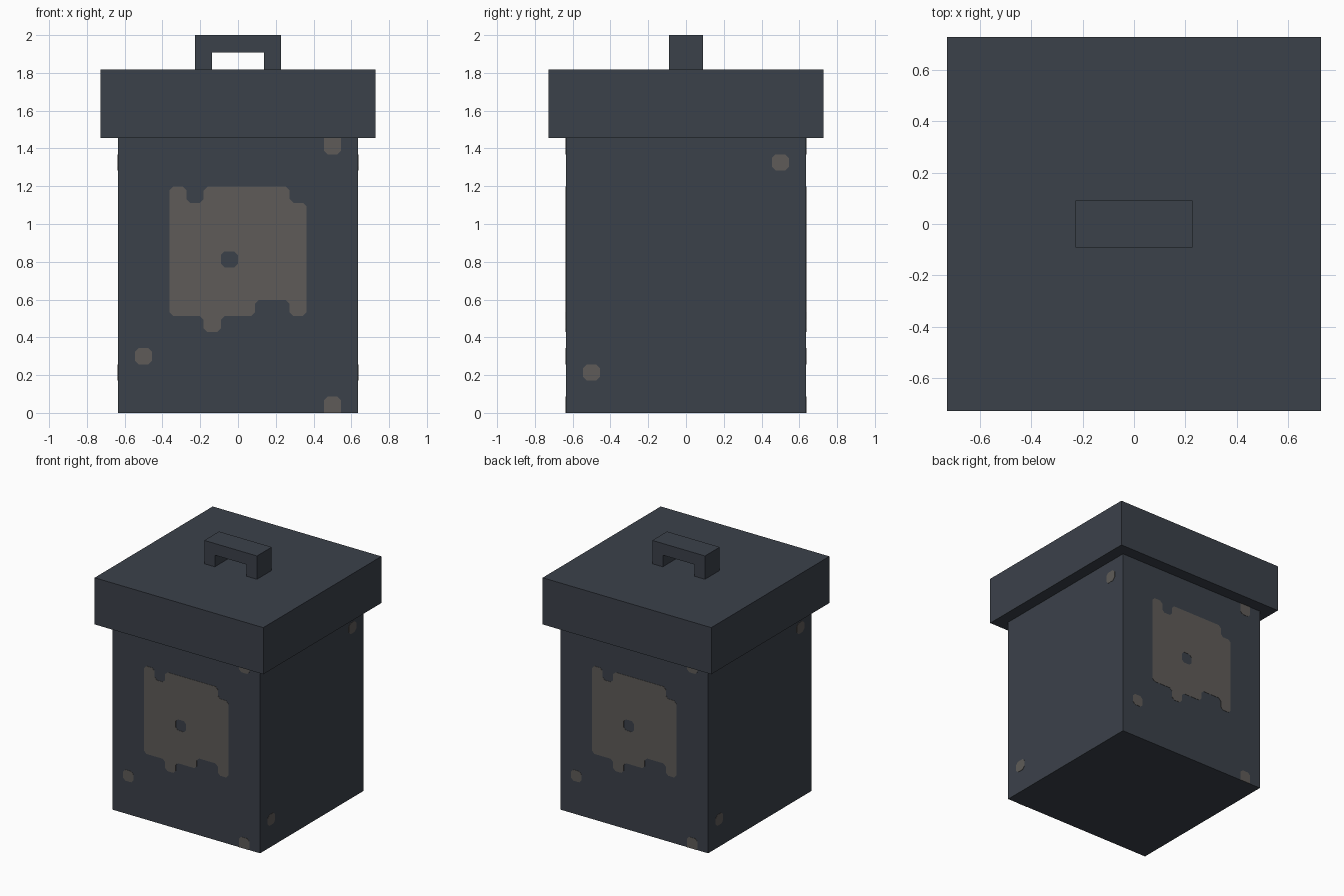
import bpy, bmesh, math
from mathutils import Vector, Matrix

if "Cube" in bpy.data.objects:
    bpy.data.objects.remove(bpy.data.objects["Cube"], do_unlink=True)

U = 1 / 11               # base unit, also the width of one stain cell
ROW = 16 * U / 17        # height of one stain cell
HALF = 7 * U             # half width of the body
CHAMFER = 0.02
PLATE = 0.002


def material(name, rgb):
    m = bpy.data.materials.new(name)
    m.use_nodes = True
    m.diffuse_color = (*rgb, 1)
    bsdf = m.node_tree.nodes["Principled BSDF"]
    bsdf.inputs["Base Color"].default_value = (*rgb, 1)
    bsdf.inputs["Roughness"].default_value = 0.8
    return m


slate = material("dark slate", (0.0437, 0.0529, 0.0685))
rust = material("dull rust", (0.114, 0.105, 0.0976))


def finish(name, bm, mat):
    bmesh.ops.recalc_face_normals(bm, faces=bm.faces)
    mesh = bpy.data.meshes.new(name)
    bm.to_mesh(mesh)
    bm.free()
    mesh.materials.append(mat)
    obj = bpy.data.objects.new(name, mesh)
    bpy.context.collection.objects.link(obj)
    return obj


def box(name, half, z0, z1, mat):
    bm = bmesh.new()
    scale = Matrix.Diagonal((2 * half, 2 * half, z1 - z0, 1))
    bmesh.ops.create_cube(bm, size=1, matrix=Matrix.Translation((0, 0, (z0 + z1) / 2)) @ scale)
    return finish(name, bm, mat)


def chamfered(cells):
    """Turn a loop of cell corners into (x, z) points with cut corners."""
    pts = [Vector((c * U, r * ROW)) for c, r in cells]
    out = []
    for i, p in enumerate(pts):
        if p.y < 1e-6:                      # corners on the ground stay square
            out.append(p)
            continue
        for q in (pts[i - 1], pts[(i + 1) % len(pts)]):
            out.append(p + (q - p).normalized() * CHAMFER)
    return out


def stain(name, loops, angle):
    """Thin plate on a body side; the second loop, if any, is a hole."""
    bm = bmesh.new()
    for loop in loops:
        vs = [bm.verts.new((p.x, -HALF, p.y)) for p in chamfered(loop)]
        for a, b in zip(vs, vs[1:] + vs[:1]):
            bm.edges.new((a, b))
    bmesh.ops.triangle_fill(bm, edges=bm.edges[:], use_beauty=True, use_dissolve=False)
    ext = bmesh.ops.extrude_face_region(bm, geom=bm.faces[:], use_keep_orig=True)
    moved = [g for g in ext["geom"] if isinstance(g, bmesh.types.BMVert)]
    bmesh.ops.translate(bm, verts=moved, vec=(0, -PLATE, 0))
    bmesh.ops.rotate(bm, verts=bm.verts, matrix=Matrix.Rotation(angle, 3, 'Z'))
    return finish(name, bm, rust)


def cell(c, r, top=None):
    t = r + 1 if top is None else top
    return [(c, r), (c + 1, r), (c + 1, t), (c, t)]


# Body (reaches slightly into the lid) and overhanging lid
box("bin_body", HALF, 0, 16 * U + 0.02, slate)
box("lid", 8 * U, 16 * U, 20 * U, slate)

# Lid handle: arch profile extruded along y
arch = [(-2.5, 20), (-1.5, 20), (-1.5, 21), (1.5, 21), (1.5, 20), (2.5, 20), (2.5, 22), (-2.5, 22)]
bm = bmesh.new()
face = bm.faces.new([bm.verts.new((x * U, -U, z * U)) for x, z in arch])
ext = bmesh.ops.extrude_face_region(bm, geom=[face], use_keep_orig=True)
bmesh.ops.translate(bm, verts=[g for g in ext["geom"] if isinstance(g, bmesh.types.BMVert)],
                    vec=(0, 2 * U, 0))
finish("lid_handle", bm, slate)

# Large ragged stain with a hole, plus small spots, on front and back
patch = [(-4, 6), (-2, 6), (-2, 5), (-1, 5), (-1, 6), (1, 6), (1, 7), (3, 7), (3, 6),
         (4, 6), (4, 13), (3, 13), (3, 14), (-2, 14), (-2, 13), (-3, 13), (-3, 14), (-4, 14)]
for side, angle in (("front", 0), ("back", math.pi)):
    stain(f"{side}_large_stain", [patch, cell(-1, 9)], angle)
    stain(f"{side}_middle_spot", [cell(-6, 3)], angle)
    stain(f"{side}_bottom_spot", [cell(5, 0)], angle)
    stain(f"{side}_top_spot", [cell(5, 16, 17.3)], angle)

# Two small spots on each flank
for side, angle in (("left", math.pi / 2), ("right", -math.pi / 2)):
    stain(f"{side}_lower_spot", [cell(-6, 2)], angle)
    stain(f"{side}_upper_spot", [cell(5, 15)], angle)
